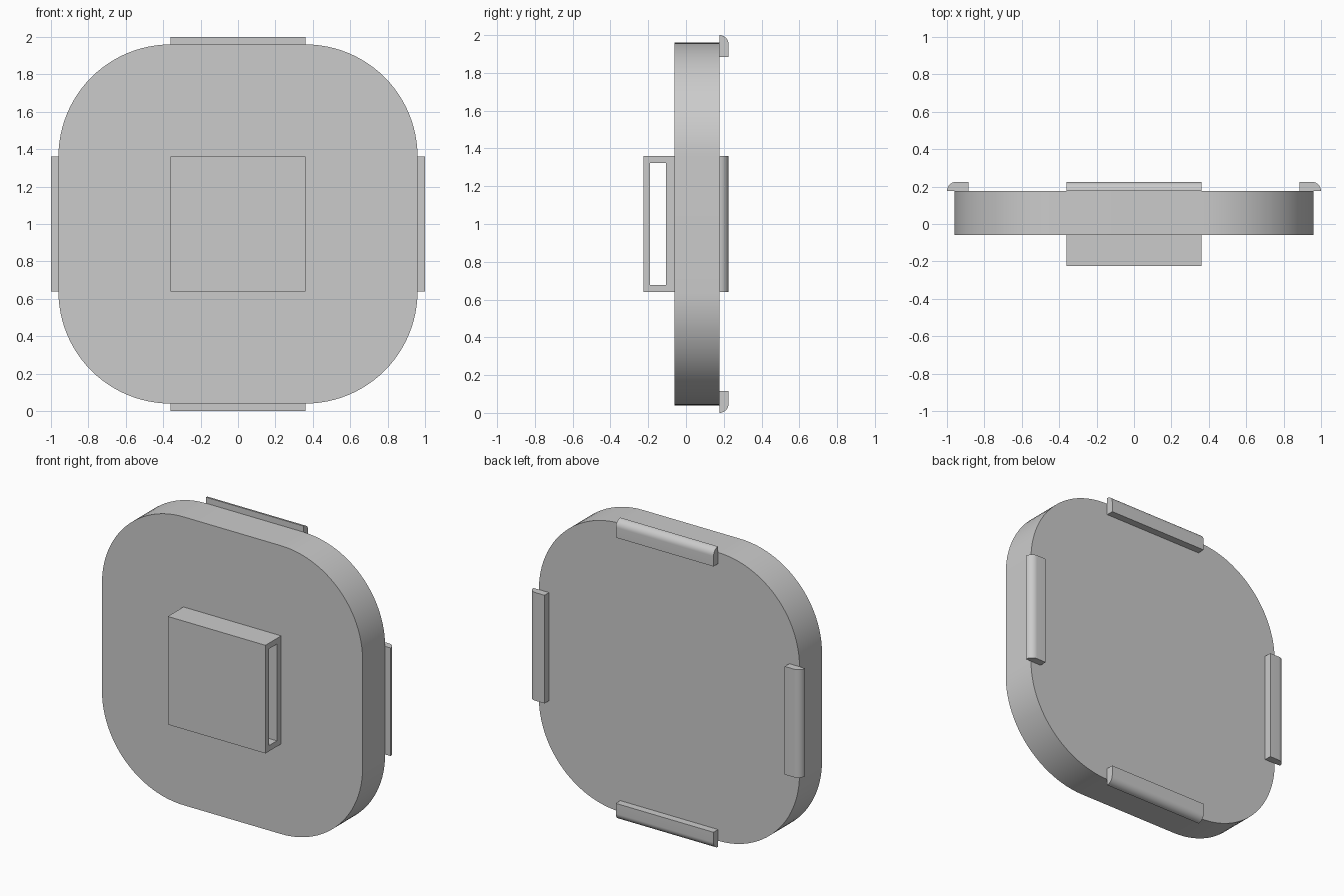
import bpy, bmesh
from math import sin, cos, pi, radians
from mathutils import Matrix, Vector

cube = bpy.data.objects.get("Cube")
if cube:
    bpy.data.objects.remove(cube, do_unlink=True)

CENTER = Vector((0, 0, 1))
HALF_WIDTH = 0.36          # half length of the clips and the loop

grey = bpy.data.materials.new("light grey")
grey.use_nodes = True
colour = (0.6, 0.6, 0.6, 1)
grey.diffuse_color = colour
grey.node_tree.nodes["Principled BSDF"].inputs["Base Color"].default_value = colour


def arc(cx, cy, radius, start, end, steps):
    angles = [start + (end - start) * i / steps for i in range(steps + 1)]
    return [(cx + radius * cos(a), cy + radius * sin(a)) for a in angles]


def finish(name, bm):
    bmesh.ops.recalc_face_normals(bm, faces=bm.faces)
    mesh = bpy.data.meshes.new(name)
    bm.to_mesh(mesh)
    bm.free()
    mesh.materials.append(grey)
    obj = bpy.data.objects.new(name, mesh)
    bpy.context.collection.objects.link(obj)
    bpy.ops.object.select_all(action='DESELECT')
    obj.select_set(True)
    bpy.context.view_layer.objects.active = obj
    bpy.ops.object.shade_smooth_by_angle(angle=radians(30))
    return obj


def prism(name, points, direction, matrix):
    """Extrude a closed outline along a direction, then place it."""
    bm = bmesh.new()
    face = bm.faces.new([bm.verts.new(p) for p in points])
    result = bmesh.ops.extrude_face_region(bm, geom=[face], use_keep_orig=True)
    moved = [v for v in result["geom"] if isinstance(v, bmesh.types.BMVert)]
    bmesh.ops.translate(bm, verts=moved, vec=direction)
    bm.transform(matrix)
    return finish(name, bm)


# Rounded square body plate
FRONT, BACK = -0.06, 0.177
SIDE, RADIUS = 0.96, 0.6
c = SIDE - RADIUS
outline = []
for i, (sx, sz) in enumerate([(1, 1), (-1, 1), (-1, -1), (1, -1)]):
    outline += arc(sx * c, sz * c, RADIUS, i * pi / 2, (i + 1) * pi / 2, 24)
prism("body_plate", [(x, FRONT, z) for x, z in outline],
      (0, BACK - FRONT, 0), Matrix.Translation(CENTER))

# Four retaining clips with a rounded outer back edge
DEPTH = 0.225
r = DEPTH - BACK
section = [(0.885, BACK)] + arc(1 - r, BACK, r, 0, pi / 2, 10) + [(0.885, DEPTH)]
for i, side in enumerate(["top", "left", "bottom", "right"]):
    place = Matrix.Translation(CENTER) @ Matrix.Rotation(i * pi / 2, 4, 'Y')
    prism(side + "_clip", [(-HALF_WIDTH, y, z) for z, y in section],
          (2 * HALF_WIDTH, 0, 0), place)

# Strap loop on the front, open from side to side
bm = bmesh.new()


def rectangle(x, y0, y1, h):
    return [bm.verts.new((x, y, z)) for y, z in
            [(y0, 1 - h), (y1, 1 - h), (y1, 1 + h), (y0, 1 + h)]]


rings = []
for x in (-HALF_WIDTH, HALF_WIDTH):
    rings.append((rectangle(x, -DEPTH, FRONT, 0.36), rectangle(x, -0.19, -0.105, 0.322)))
(outer_a, inner_a), (outer_b, inner_b) = rings
for one, two in [(outer_a, outer_b), (outer_b, inner_b), (inner_b, inner_a), (inner_a, outer_a)]:
    for i in range(4):
        j = (i + 1) % 4
        bm.faces.new((one[i], one[j], two[j], two[i]))
finish("strap_loop", bm)
